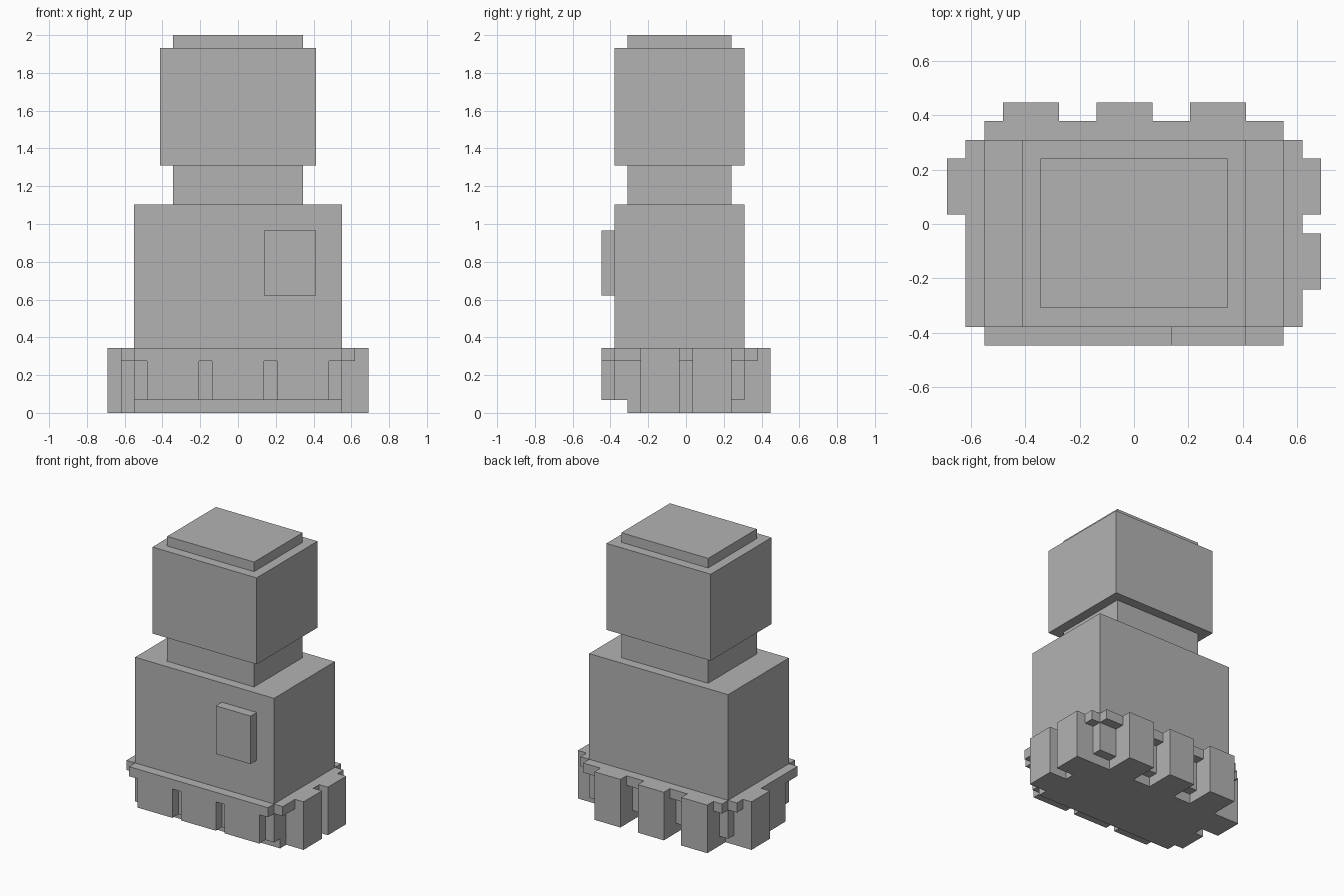
import bpy

cube = bpy.data.objects.get("Cube")
if cube:
    bpy.data.objects.remove(cube, do_unlink=True)

U = 2 / 29  # block grid unit

grey = bpy.data.materials.new("plain grey")
grey.use_nodes = True
grey.diffuse_color = (0.45, 0.45, 0.45, 1)
bsdf = next(n for n in grey.node_tree.nodes if n.type == 'BSDF_PRINCIPLED')
bsdf.inputs["Base Color"].default_value = grey.diffuse_color


def box(name, xs, ys, zs):
    """Box from its limits along each axis, in grid units."""
    spans = (xs, ys, zs)
    bpy.ops.mesh.primitive_cube_add(size=1, location=[(a + b) / 2 * U for a, b in spans])
    ob = bpy.context.object
    ob.name = name
    ob.scale = [(b - a) * U for a, b in spans]
    bpy.ops.object.transform_apply(location=False, rotation=False, scale=True)
    ob.data.materials.append(grey)
    return ob


# Main stack
box("base", (-8, 8), (-4.5, 3.5), (0, 1))
box("skirt_core", (-8, 8), (-5.5, 4.5), (1, 4))
box("torso", (-8, 8), (-5.5, 4.5), (4, 16))
box("neck", (-5, 5), (-4.5, 3.5), (16, 19))
box("head", (-6, 6), (-5.5, 4.5), (19, 28))
box("head_cap", (-5, 5), (-4.5, 3.5), (28, 29))
box("chest_plate", (2, 6), (-6.5, -5.5), (9, 14))

# Belt around the bottom of the torso
box("belt_front", (-8, 8), (-6.5, -5.5), (4, 5))
box("belt_back", (-8, 8), (4.5, 5.5), (4, 5))
box("belt_left", (8, 9), (-5.5, 4.5), (4, 5))
box("belt_right", (-9, -8), (-5.5, 4.5), (4, 5))

# Front panels hanging from the belt
for i, xs in enumerate([(-7, -3), (-2, 2), (3, 7)]):
    box(f"front_panel_{i + 1}", xs, (-6.5, -5.5), (1, 4))

# Back pouches: an inner part under the belt and an outer part beside it
for i, x in enumerate([-7, -2, 3]):
    box(f"back_pouch_inner_{i + 1}", (x, x + 3), (3.5, 5.5), (0, 4))
    box(f"back_pouch_{i + 1}", (x, x + 3), (5.5, 6.5), (0, 5))

# Side pouches; the front one on the right stays flush with the belt
for side, s in (("left", 1), ("right", -1)):
    for place, y in (("front", -3.5), ("back", 0.5)):
        ys = (y, y + 3)
        box(f"{side}_{place}_pouch_inner", sorted((8 * s, 9 * s)), ys, (0, 4))
        if (side, place) != ("right", "front"):
            box(f"{side}_{place}_pouch", sorted((9 * s, 10 * s)), ys, (0, 5))
